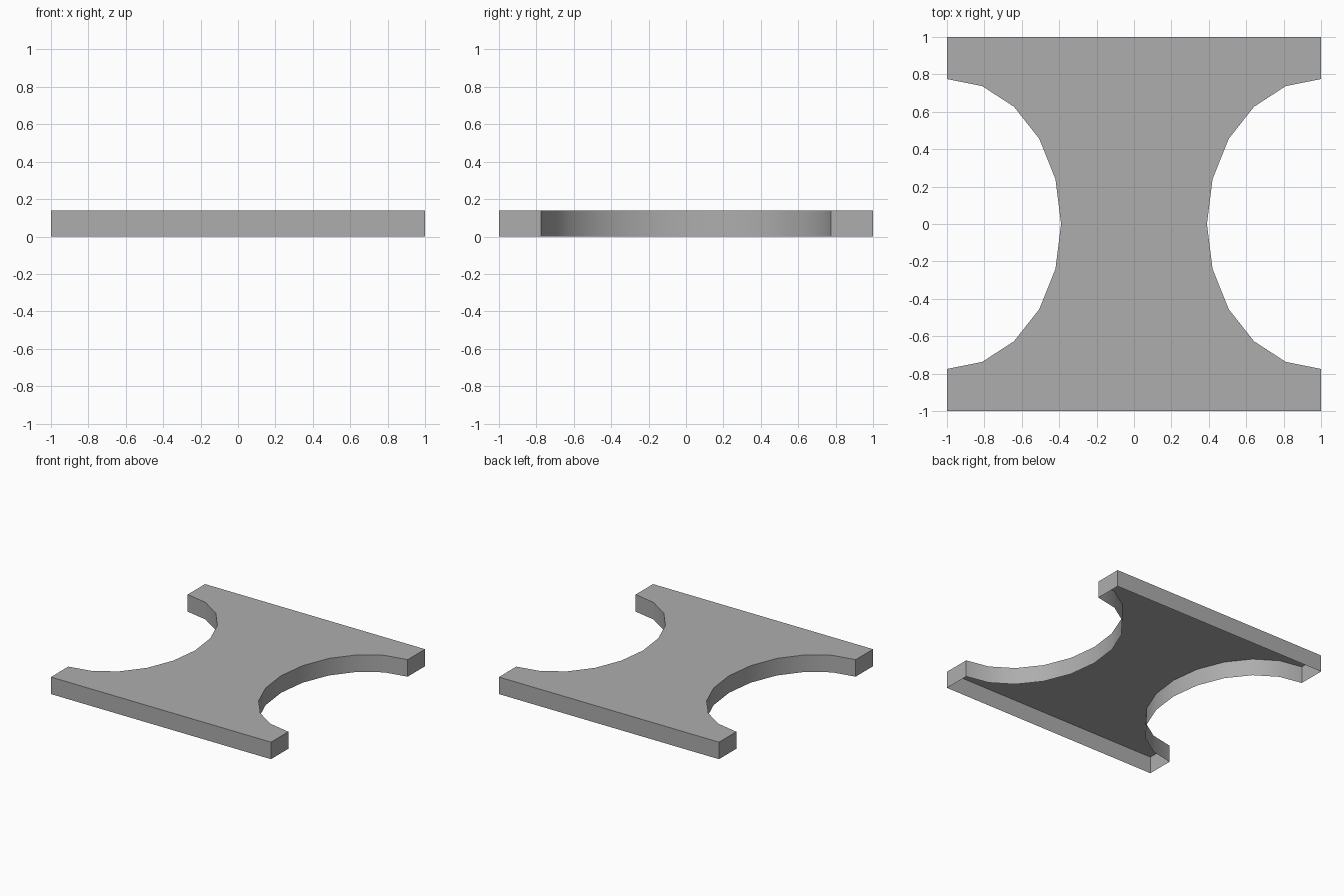
import bpy
import math
from math import sin, cos, pi

HEIGHT = 0.14
NOTCH_X, NOTCH_Y, STEPS = 0.61, 0.775, 10

cube = bpy.data.objects.get("Cube")
if cube:
    bpy.data.objects.remove(cube, do_unlink=True)

# Plain grey material
grey = bpy.data.materials.new("plain_grey")
grey.use_nodes = True
colour = (0.42, 0.42, 0.42, 1)
grey.diffuse_color = colour
grey.node_tree.nodes["Principled BSDF"].inputs["Base Color"].default_value = colour

# Counter-clockwise outline: a square with an elliptical notch on each side
half = [(1, -1)]
for i in range(STEPS + 1):
    a = pi * i / STEPS
    half.append((1 - NOTCH_X * sin(a), -NOTCH_Y * cos(a)))
half.append((1, 1))
outline = half + [(-x, -y) for x, y in half]

# Thin-walled plate: top face and side walls, open underneath
n = len(outline)
verts = [(x, y, z) for z in (0, HEIGHT) for x, y in outline]
faces = [tuple(range(n, 2 * n))]
faces += [(i, (i + 1) % n, n + (i + 1) % n, n + i) for i in range(n)]
mesh = bpy.data.meshes.new("notched_plate")
mesh.from_pydata(verts, [], faces)
mesh.materials.append(grey)
plate = bpy.data.objects.new("notched_plate", mesh)
bpy.context.collection.objects.link(plate)

# Smooth notch walls, crisp rims and corners
bpy.ops.object.select_all(action='DESELECT')
plate.select_set(True)
bpy.context.view_layer.objects.active = plate
bpy.ops.object.shade_smooth_by_angle(angle=math.radians(30))
